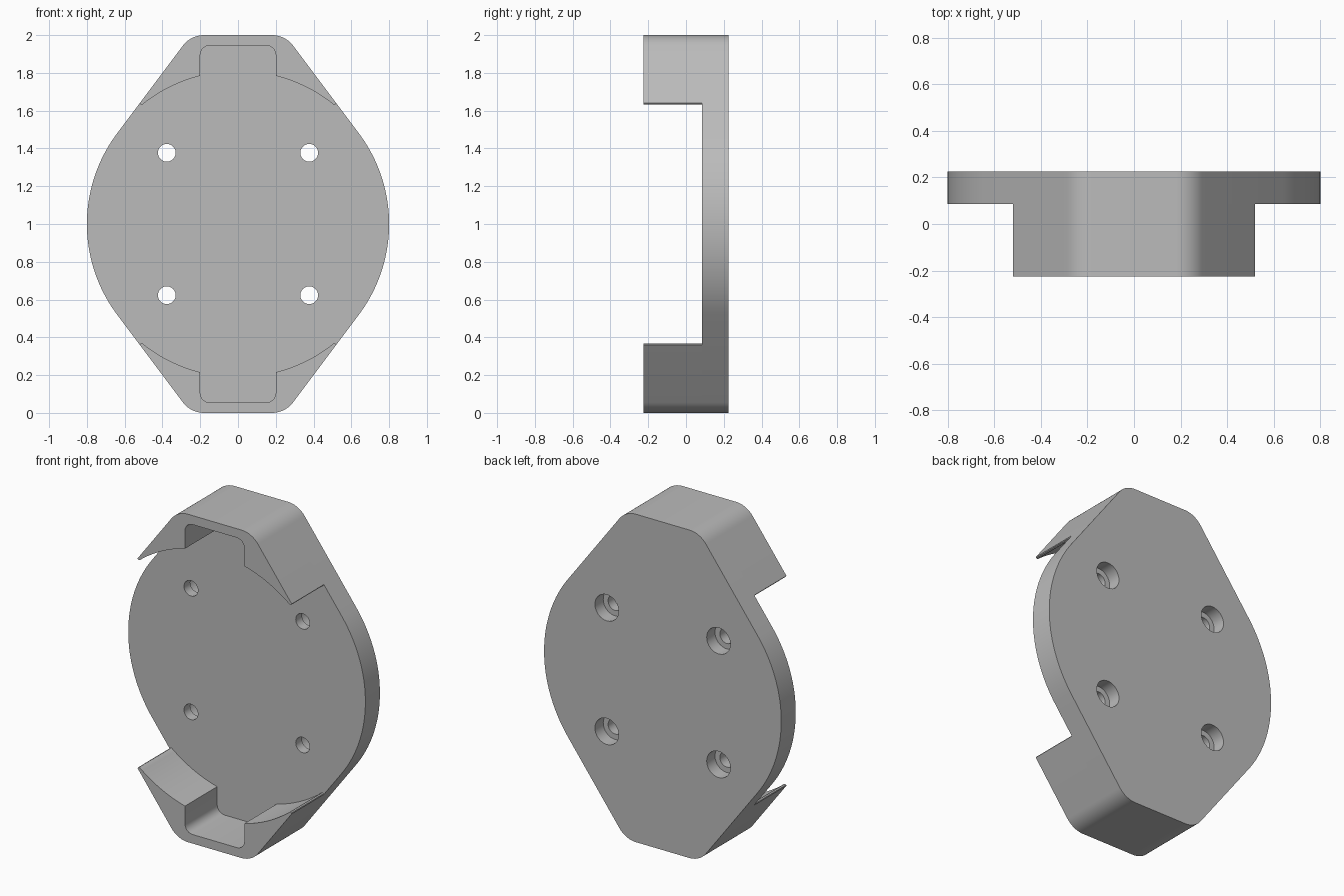
import bpy, bmesh
from math import sin, cos, pi, radians, atan2

cube = bpy.data.objects.get("Cube")
if cube:
    bpy.data.objects.remove(cube, do_unlink=True)

R = 0.8                              # main disc radius, centred at z = 1
BACK, FACE, FRONT = 0.225, 0.085, -0.225
TANGENT = atan2(0.6, 0.8)            # where the straight flanks leave the disc

grey = bpy.data.materials.new("plain grey")
grey.use_nodes = True
grey.diffuse_color = (0.5, 0.5, 0.5, 1)
grey.node_tree.nodes["Principled BSDF"].inputs["Base Color"].default_value = (0.5, 0.5, 0.5, 1)


def arc(cx, cz, r, a0, a1, n):
    return [(cx + r * cos(a0 + (a1 - a0) * i / n), cz + r * sin(a0 + (a1 - a0) * i / n))
            for i in range(n + 1)]


def mirror_x(half):
    """Complete a half outline (right side, ending near x = 0)."""
    return half + [(-x, z) for x, z in reversed(half)]


def finish(name, bm):
    bmesh.ops.recalc_face_normals(bm, faces=bm.faces[:])
    mesh = bpy.data.meshes.new(name)
    bm.to_mesh(mesh)
    bm.free()
    mesh.materials.append(grey)
    obj = bpy.data.objects.new(name, mesh)
    bpy.context.collection.objects.link(obj)
    return obj


def prism(name, outline, y0, y1):
    """Extrude an x, z outline (z measured from the disc centre) along y."""
    bm = bmesh.new()
    face = bm.faces.new([bm.verts.new((x, y0, z + 1)) for x, z in outline])
    moved = bmesh.ops.extrude_face_region(bm, geom=[face])["geom"]
    bmesh.ops.translate(bm, vec=(0, y1 - y0, 0),
                        verts=[v for v in moved if isinstance(v, bmesh.types.BMVert)])
    return finish(name, bm)


def smooth(obj):
    bpy.ops.object.select_all(action='DESELECT')
    obj.select_set(True)
    bpy.context.view_layer.objects.active = obj
    bpy.ops.object.shade_smooth_by_angle(angle=radians(30))


# Rounded corner between the sloping flank and the flat end
FILLET = 0.14
corner = arc(0.25 - FILLET / 2, 1 - FILLET, FILLET, TANGENT, pi / 2, 10)

# Back plate: disc sides, tangent flanks, flat ends
upper = mirror_x(arc(0, 0, R, 0, TANGENT, 20) + corner)
lower = [(x, -z) for x, z in reversed(upper)][1:-1]
plate = prism("back_plate", upper + lower, FACE, BACK)

# Counterbored screw holes, narrow at the front and wide at the back
bm = bmesh.new()
profile = [(0.047, FACE - 0.1), (0.047, 0.145), (0.08, 0.145), (0.08, BACK + 0.1)]
SEG = 32
for sx in (-1, 1):
    for sz in (-1, 1):
        rings = [[bm.verts.new((sx * 0.377 + r * cos(2 * pi * i / SEG), y,
                                1 + sz * 0.377 + r * sin(2 * pi * i / SEG)))
                  for i in range(SEG)] for r, y in profile]
        for a, b in zip(rings, rings[1:]):
            for i in range(SEG):
                j = (i + 1) % SEG
                bm.faces.new((a[i], a[j], b[j], b[i]))
        bm.faces.new(rings[0])
        bm.faces.new(rings[-1])
cutter = finish("screw_hole_cutter", bm)
cutter.hide_render = True
cut = plate.modifiers.new("screw holes", 'BOOLEAN')
cut.operation = 'DIFFERENCE'
cut.solver = 'EXACT'
cut.object = cutter
bpy.ops.object.select_all(action='DESELECT')
bpy.context.view_layer.objects.active = plate
plate.select_set(True)
bpy.ops.object.modifier_apply(modifier=cut.name)
bpy.data.objects.remove(cutter, do_unlink=True)
smooth(plate)

# End hooks: pocket, curved inner lip, thin rounded tip, sloping outside
INNER = 0.81
pocket = arc(0.15, 0.895, 0.05, pi / 2, 0, 6)
lip = arc(0, 0, INNER, atan2(0.785, 0.2), atan2(0.633, 0.505), 16)
tip = [(0.51, 0.632), (0.518, 0.635), (0.52, 0.64)]
half = pocket + lip + tip + corner
hook = half + [(-x, z) for x, z in reversed(half)]
for name, s in (("upper_hook", 1), ("lower_hook", -1)):
    smooth(prism(name, [(x, s * z) for x, z in hook], FRONT, FACE))
